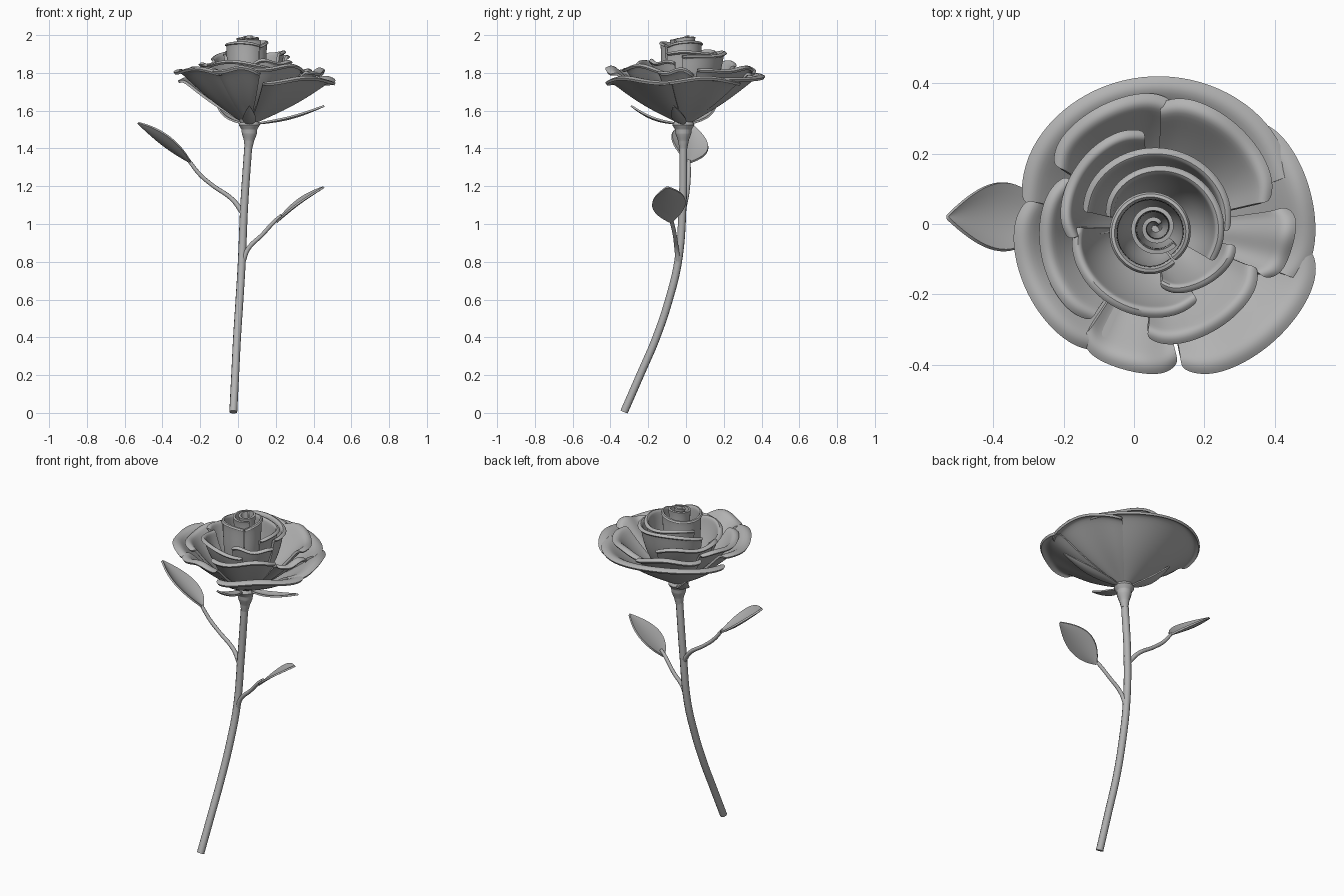
import bpy
import math
from mathutils import Vector

cube = bpy.data.objects.get("Cube")
if cube:
    bpy.data.objects.remove(cube, do_unlink=True)

grey = bpy.data.materials.new("plain grey")
grey.use_nodes = True
GREY = (0.45, 0.45, 0.45, 1)
grey.diffuse_color = GREY
grey.node_tree.nodes["Principled BSDF"].inputs["Base Color"].default_value = GREY

AXIS = Vector((0.06, -0.01, 0))       # flower axis
BUD_AXIS = Vector((0.048, -0.025, 0))  # axis of the upright bud
BASE = 1.54                           # height where the petals meet


def finish(obj):
    """Apply modifiers or curve bevels, then shade smooth with sharp edges."""
    bpy.ops.object.select_all(action="DESELECT")
    obj.select_set(True)
    bpy.context.view_layer.objects.active = obj
    bpy.ops.object.convert(target="MESH")
    obj = bpy.context.object
    obj.data.materials.clear()
    obj.data.materials.append(grey)
    bpy.ops.object.shade_smooth_by_angle(angle=math.radians(40))


def sheet(name, rows, thickness, levels=2):
    """Thin smooth sheet from a grid of points."""
    n = len(rows[0])
    faces = [(i * n + j, i * n + j + 1, (i + 1) * n + j + 1, (i + 1) * n + j)
             for i in range(len(rows) - 1) for j in range(n - 1)]
    mesh = bpy.data.meshes.new(name)
    mesh.from_pydata([p for row in rows for p in row], [], faces)
    obj = bpy.data.objects.new(name, mesh)
    bpy.context.collection.objects.link(obj)
    sub = obj.modifiers.new("smooth", "SUBSURF")
    sub.levels = levels
    solid = obj.modifiers.new("thickness", "SOLIDIFY")
    solid.thickness = thickness
    solid.offset = 0
    finish(obj)


def tube(name, points, radius):
    """Round rod through points, given as x, y, z, radius scale."""
    curve = bpy.data.curves.new(name, "CURVE")
    curve.dimensions = "3D"
    curve.bevel_depth = radius
    curve.bevel_resolution = 3
    curve.use_fill_caps = True
    spline = curve.splines.new("BEZIER")
    spline.bezier_points.add(len(points) - 1)
    for bp, (x, y, z, s) in zip(spline.bezier_points, points):
        bp.co = (x, y, z)
        bp.radius = s
        bp.handle_left_type = bp.handle_right_type = "AUTO"
    obj = bpy.data.objects.new(name, curve)
    bpy.context.collection.objects.link(obj)
    finish(obj)


def petal(name, angle, half, rim, top, bulge, skew, axis=AXIS):
    """Sector of a cup with an outward lip and rounded corners."""
    height = top - BASE
    profile = [(0.03, 0), (bulge * rim, 0.42 * height),
               (min(0.9, bulge / 2 + 0.575) * rim, 0.86 * height),
               (0.93 * rim, height), (rim, height - 0.018)]
    steps = max(10, int(half / 8))
    rows = []
    for i in range(steps + 1):
        u = 2 * i / steps - 1
        a = math.radians(angle + half * u)
        scale = 1 - 0.07 * abs(u) ** 6 + skew * u
        wave = 0.012 * math.sin(4 * u + angle)
        rows.append([axis + Vector((r * scale * math.cos(a), r * scale * math.sin(a),
                                    BASE + z * (1 - 0.06 * u ** 4) + wave * z / height))
                     for r, z in profile])
    sheet(name, rows, 0.014)


def leaf(name, base, tip, side, half_width, cup, sag):
    """Pointed blade between two points, cupped across and bent along."""
    base, tip, side = Vector(base), Vector(tip), Vector(side).normalized()
    normal = (tip - base).cross(side).normalized()
    if normal.z < 0:
        normal.negate()
    rows = []
    for i in range(11):
        t = i / 10
        w = half_width * max(0.03, math.sin(math.pi * t ** 0.9)) ** 0.85
        rows.append([base.lerp(tip, t) + side * (w * u)
                     + normal * (cup * u * u * w / half_width - sag * math.sin(math.pi * t))
                     for u in (-1, -0.5, 0, 0.5, 1)])
    sheet(name, rows, 0.01, 1)


# Stem and the swelling under the flower
tube("stem", [(-0.025, -0.328, 0.005, 1), (-0.015, -0.243, 0.2, 1),
              (-0.005, -0.157, 0.4, 1), (0.008, -0.09, 0.6, 1),
              (0.02, -0.042, 0.8, 1), (0.033, -0.018, 1.1, 1),
              (0.055, -0.014, 1.42, 1)], 0.021)
tube("flower_base", [(0.055, -0.014, 1.4, 1), (0.058, -0.014, 1.44, 1.35),
                     (0.06, -0.014, 1.48, 2), (0.06, -0.014, 1.5, 2.1),
                     (0.06, -0.014, 1.525, 2.8), (0.06, -0.014, 1.55, 2.2)], 0.021)

# Leaf stalks and leaves
tube("right_leaf_stalk", [(0.025, -0.018, 1.06, 1.2), (-0.03, 0, 1.13, 1),
                          (-0.135, 0.012, 1.205, 0.9), (-0.2, 0.015, 1.26, 0.9),
                          (-0.26, 0.015, 1.335, 0.8)], 0.012)
leaf("right_leaf", (-0.25, 0.015, 1.325), (-0.53, 0.02, 1.535),
     (0, 1, -0.3), 0.102, 0.03, 0.012)
tube("left_leaf_stalk", [(0.022, -0.04, 0.79, 1.2), (0.055, -0.05, 0.87, 1),
                         (0.13, -0.06, 0.945, 0.9), (0.19, -0.075, 1.01, 0.9),
                         (0.23, -0.085, 1.045, 0.8)], 0.012)
leaf("left_leaf", (0.205, -0.08, 1.01), (0.455, -0.1, 1.195),
     (0.05, 1, 0.15), 0.09, 0.012, -0.008)

# Sepals: direction, reach, tip height, sag
for i, (angle, reach, tip, sag) in enumerate(((270, 0.28, 1.625, 0.025),
                                              (-8, 0.4, 1.625, 0.02),
                                              (135, 0.25, 1.65, 0.03))):
    a = math.radians(angle)
    out = Vector((math.cos(a), math.sin(a), 0))
    leaf(f"sepal_{i + 1}", AXIS + out * 0.03 + Vector((0, 0, BASE - 0.01)),
         AXIS + out * reach + Vector((0, 0, tip)),
         (-out.y, out.x, 0), 0.035, 0.008, sag)

# Petal rings: direction, half spread, rim radius, rim height, bulge, skew
RINGS = {
    "outer_petal": [(95, 74, 0.43, 1.79, 0.5, -0.03), (207, 39, 0.405, 1.825, 0.5, 0.01),
                    (258, 21, 0.41, 1.83, 0.5, 0.02), (316, 35, 0.465, 1.775, 0.52, 0.05),
                    (14, 34, 0.45, 1.775, 0.5, -0.02)],
    "middle_petal": [(193, 42, 0.33, 1.83, 0.56, 0.04), (115, 33, 0.375, 1.83, 0.56, -0.03),
                     (50, 37, 0.37, 1.83, 0.54, 0.03), (302, 36, 0.335, 1.84, 0.58, 0.0),
                     (352, 16, 0.39, 1.82, 0.52, 0.04)],
    "inner_petal": [(240, 60, 0.25, 1.86, 0.66, 0.03), (142, 45, 0.28, 1.86, 0.62, -0.05),
                    (312, 35, 0.215, 1.87, 0.62, 0.15), (82, 85, 0.225, 1.91, 0.74, 0.0)],
    "bud_petal": [(68, 98, 0.178, 1.92, 0.78, -0.14)],
}
for ring, petals in RINGS.items():
    for i, spec in enumerate(petals):
        petal(f"{ring}_{i + 1}", *spec)

# Upright sleeve around the heart
petal("bud_sleeve", 130, 178, 0.112, 1.968, 0.88, 0.03, BUD_AXIS)

# Rolled heart of the bud
rows = []
TURNS, STEPS = 1.8, 32
for i in range(STEPS + 1):
    t = i / STEPS
    a = 2 * math.pi * TURNS * t + 0.6
    r = 0.018 + 0.055 * t
    top = 1.993 - 0.012 * t + 0.006 * math.sin(a)
    rows.append([AXIS + Vector((r * s * math.cos(a), r * s * math.sin(a), z))
                 for s, z in ((0.5, BASE), (0.85, 1.68), (0.95, 1.85),
                              (0.97, top - 0.02), (1.04, top))])
sheet("bud_heart", rows, 0.012, 1)
